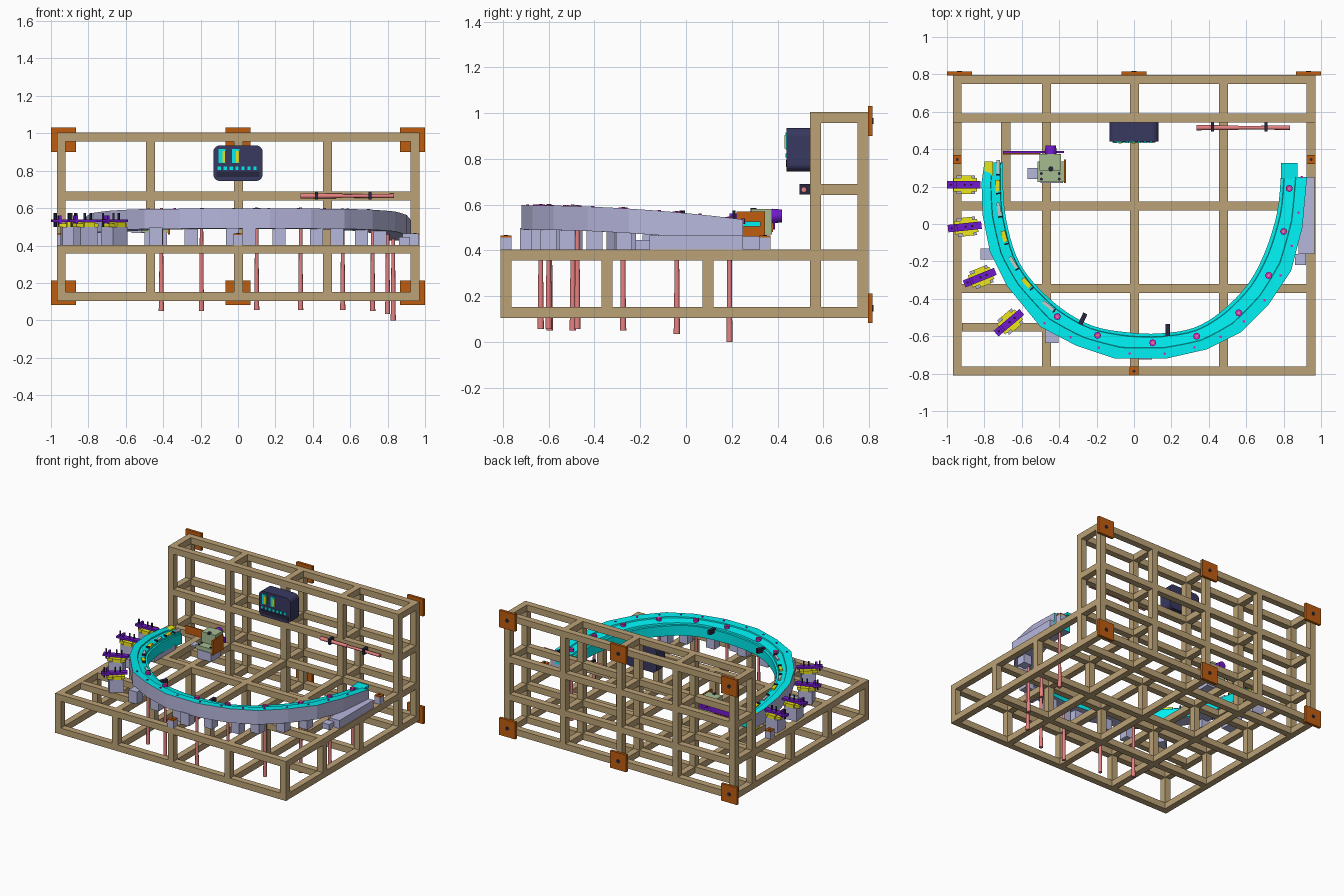
import bpy, bmesh
from math import radians, pi
from mathutils import Matrix, Vector

if "Cube" in bpy.data.objects:
    bpy.data.objects.remove(bpy.data.objects["Cube"])


def mat(name, *rgb):
    m = bpy.data.materials.new(name)
    m.diffuse_color = (*rgb, 1)
    m.use_nodes = True
    m.node_tree.nodes["Principled BSDF"].inputs["Base Color"].default_value = m.diffuse_color
    return m


TAN = mat("tan", .50, .36, .18)
CYAN = mat("cyan", 0, .85, .87)
LAV = mat("lavender", .47, .47, .72)
PINK = mat("pink", .80, .22, .22)
PURPLE = mat("purple", .17, .01, .62)
YELLOW = mat("yellow", .85, .80, .01)
NAVY = mat("navy", .04, .04, .12)
ORANGE = mat("orange", .52, .11, .005)
GREEN = mat("pale_green", .38, .50, .28)
DARK = mat("dark", .02, .02, .05)
MAGENTA = mat("magenta", .70, .02, .55)


def finish(name, bm, *mats):
    bmesh.ops.recalc_face_normals(bm, faces=bm.faces)
    me = bpy.data.meshes.new(name)
    bm.to_mesh(me)
    bm.free()
    for m in mats:
        me.materials.append(m)
    ob = bpy.data.objects.new(name, me)
    bpy.context.collection.objects.link(ob)
    return ob


def boxes(name, m, items, frame=Matrix()):
    """Each item: x0, x1, y0, y1, z0, z1"""
    bm = bmesh.new()
    for x0, x1, y0, y1, z0, z1 in items:
        c = Matrix.Translation(((x0+x1)/2, (y0+y1)/2, (z0+z1)/2))
        s = Matrix.Diagonal((x1-x0, y1-y0, z1-z0, 1))
        bmesh.ops.create_cube(bm, size=1, matrix=frame @ c @ s)
    return finish(name, bm, m)


def rods(name, m, items, seg=12):
    """Each item: start point, end point, start radius, end radius"""
    bm = bmesh.new()
    for a, b, r0, r1 in items:
        a, b = Vector(a), Vector(b)
        q = (b-a).to_track_quat('Z', 'Y').to_matrix().to_4x4()
        bmesh.ops.create_cone(bm, cap_ends=True, segments=seg, radius1=r0, radius2=r1,
                              depth=(b-a).length, matrix=Matrix.Translation((a+b)/2) @ q)
    ob = finish(name, bm, m)
    for p in ob.data.polygons:
        p.use_smooth = len(p.vertices) == 4
    return ob


def frame_at(x, y, z, deg=0):
    return Matrix.Translation((x, y, z)) @ Matrix.Rotation(radians(deg), 4, 'Z')


# Timber frame: floor grid and rear wall
H = .024
X = [-.945, -.467, .002, .478, .947]
Y = [-.787, -.345, .097, .567, .773]
XA, XB, YA, YB = X[0]-H, X[-1]+H, Y[0]-H, Y[-1]+H
rails = [(XA, XB, y-H, y+H, z-H, z+H) for y in Y for z in (.128, .38)]
rails += [(x-H, x+H, YA, YB, z-H, z+H) for x in X for z in (.128, .38)]
rails += [(-.92, -.49, -.575, -.53, .356, .404), (-.71, -.66, .12, .545, .356, .404)]
boxes("base_rails", TAN, rails)
boxes("base_posts", TAN, [(x-H, x+H, y-H, y+H, .104, .404) for x in X for y in Y[:3]])
boxes("wall_posts", TAN, [(x-H, x+H, y-H, y+H, .104, 1.0) for x in X for y in Y[3:]])
wall = [(XA, XB, y-H, y+H, z-H, z+H) for y in Y[3:] for z in (.665, .98)]
wall += [(x-H, x+H, Y[3], Y[4], z-H, z+H) for x in X for z in (.665, .98)]
boxes("wall_rails", TAN, wall)

# Rear mounting plates with bolts
spots = [(x, z) for x in (-.933, 0, .933) for z in (.147, .965)]
boxes("mount_plates", ORANGE, [(x-.067, x+.067, .795, .815, z-.065, z+.065) for x, z in spots])
rods("mount_bolts", DARK, [((x, .81, z), (x, .819, z), .014, .014) for x, z in spots])

# Small blocks with caps on the floor frame
pads = [(-.945, .345), (.947, .345), (0, -.787)]
boxes("pad_blocks", LAV, [(x-.024, x+.024, y-.024, y+.024, .404, .455) for x, y in pads])
boxes("pad_caps", ORANGE, [(x-.024, x+.024, y-.024, y+.024, .455, .465) for x, y in pads])
rods("pad_bolts", DARK, [((x, y, .46), (x, y, .468), .008, .008) for x, y in pads])

# Horseshoe track: outer point and inner point per station
stations = [((-.80, .33), (-.70, .33)), ((-.815, .22), (-.70, .2)), ((-.81, .05), (-.685, .03)),
            ((-.77, -.15), (-.63, -.17)), ((-.68, -.33), (-.54, -.31)), ((-.50, -.55), (-.39, -.45)),
            ((-.31, -.65), (-.22, -.545)), ((-.10, -.72), (-.03, -.58)), ((.17, -.72), (.14, -.585)),
            ((.39, -.67), (.32, -.555)), ((.57, -.58), (.47, -.465)), ((.72, -.43), (.61, -.32)),
            ((.84, -.25), (.70, -.15)), ((.90, -.02), (.765, .06)), ((.925, .25), (.785, .25))]


def catmull(p, i, t):
    a, b, c, d = (Vector(p[max(0, min(len(p)-1, i+k))]) for k in (-1, 0, 1, 2))
    return .5*(2*b + (c-a)*t + (2*a-5*b+4*c-d)*t*t + (3*b-a-3*c+d)*t**3)


def top_z(y):
    return .597 - .065*(y+.73)**2


outer = [s[0] for s in stations]
inner = [s[1] for s in stations]
pairs = []
for i in range(len(stations)-1):
    for t in (0, .25, .5, .75):
        pairs.append((Vector(outer[i]).lerp(Vector(outer[i+1]), t), catmull(inner, i, t)))
pairs.append((Vector(outer[-1]), Vector(inner[-1])))

profile = [(0, -.107), (0, 0), (.42, -.002), (.44, -.010), (.86, -.018), (.88, -.03), (1, -.03), (1, -.107)]
bm = bmesh.new()
loops = []
for o, n in pairs:
    loops.append([bm.verts.new((*o.lerp(n, t), top_z(o.lerp(n, t).y) + dz)) for t, dz in profile])
N = len(profile)
for a, b in zip(loops, loops[1:]):
    for j in range(N):
        k = (j+1) % N
        f = bm.faces.new((a[j], a[k], b[k], b[j]))
        f.material_index = 1 if j in (0, N-1) else 0
bm.faces.new(loops[0])
bm.faces.new(loops[-1])
finish("horseshoe_track", bm, CYAN, LAV)
boxes("track_right_tongue", CYAN, [(.785, .875, .24, .325, .505, .525)])
boxes("track_left_stop", YELLOW, [(-.80, -.755, .26, .335, .404, .53)])

# Rods hanging through the track, with collars on top
legs = [(-.41, -.495, .05), (-.195, -.595, .05), (.1, -.635, .055), (.335, -.6, .055),
        (.56, -.475, .055), (.72, -.275, .05), (.80, -.04, .035), (.83, .19, 0)]
rods("hanging_rods", PINK, [((x, y, z+.1), (x, y, .5), .012, .009) for x, y, z in legs])
rods("rod_grips", PINK, [((x, y, z), (x, y, z+.1), .014, .012) for x, y, z in legs])
rods("rod_collars", MAGENTA, [((x, y, top_z(y)-.03), (x, y, top_z(y)+.003), .019, .019) for x, y, z in legs], 8)
rods("rod_tips", PINK, [((x, y, top_z(y)-.03), (x, y, top_z(y)+.006), .008, .008) for x, y, z in legs], 8)

# Pins along the outer edge of the track
pins = [o.lerp(n, .2) for o, n in pairs[20::3]]
rods("edge_pins", MAGENTA, [((p.x, p.y, top_z(p.y)-.02), (p.x, p.y, top_z(p.y)+.004), .007, .007) for p in pins], 8)

# Support blocks between floor frame and track
sup = [(-.44, -.60, -.03), (-.25, -.61, -.02), (-.03, -.66, 0), (.06, -.69, 0), (.22, -.64, 0),
       (.42, -.60, 0), (.53, -.52, 0), (.66, -.40, 0), (.76, -.27, 0)]
boxes("track_supports", LAV, [(x-.035, x+.035, y-.035, y+.035, .404, top_z(y)-.10) for x, y, _ in sup])
boxes("right_side_supports", LAV, [(.88, .965, -.16, .25, .404, .465), (.86, .92, -.22, -.16, .404, .445)])
boxes("left_side_supports", LAV, [(-.82, -.72, -.19, -.13, .404, .47), (-.78, -.70, .0, .25, .404, .44)])

# Four clamps along the left arm
clamps = [(-.905, .21, 0), (-.90, -.015, 6), (-.82, -.285, 22), (-.665, -.525, 40)]
for i, (x, y, a) in enumerate(clamps):
    f = frame_at(x, y, 0, a)
    boxes(f"clamp_pedestal_{i}", LAV, [(-.045, .055, -.05, .05, .404, .50)], f)
    boxes(f"clamp_plate_{i}", YELLOW, [(-.06, .065, -.035, .035, .50, .518),
                                       (-.02, .04, -.05, .05, .50, .525)], f)
    boxes(f"clamp_bar_{i}", PURPLE, [(-.095, .085, -.02, .02, .525, .54),
                                     (-.06, -.045, -.02, .02, .51, .56)], f)
    rods(f"clamp_screws_{i}", DARK, [(f @ Vector((u, 0, .50)), f @ Vector((u, 0, .575)), .006, .006)
                                     for u in (-.075, 0, .035)], 8)

# Inserts on the inner side of the left arm
for i, k in enumerate((1, 4, 7, 10, 13, 16, 19)):
    o, n = pairs[k]
    d = pairs[k+1][1] - n
    p = o.lerp(n, .75)
    z = top_z(p.y) - .012
    f = frame_at(p.x, p.y, z, d.to_2d().angle_signed(Vector((1, 0)))*180/pi)
    if i % 2:
        boxes(f"insert_{i}", YELLOW, [(-.03, .03, -.012, .012, -.01, .006)], f)
    else:
        boxes(f"insert_{i}", None, [(-.035, .035, -.009, .009, -.01, .004)], f)
    boxes(f"insert_latch_{i}", DARK, [(.038, .046, -.012, .012, -.01, .012)], f)

# Dark latches on the inner rim
for x, y, a in ((-.275, -.51, -25), (.18, -.57, 0)):
    boxes("rim_latch", DARK, [(-.012, .012, -.04, .035, -.02, .012)], frame_at(x, y, .565, a))

# Post unit near the left end, with its rear bar
boxes("unit_base", LAV, [(-.50, -.38, .22, .335, .404, .47)])
boxes("unit_shelf", LAV, [(-.57, -.40, .24, .30, .468, .48)])
boxes("unit_body", GREEN, [(-.515, -.375, .225, .335, .47, .50), (-.505, -.39, .285, .375, .47, .58)])
boxes("unit_side_panel", ORANGE, [(-.375, -.363, .22, .345, .46, .57)])
rods("unit_knobs", DARK, [((-.445, .295, .57), (-.445, .295, .585), .014, .014)] +
     [((x, y, .49), (x, y, .505), .008, .008) for x in (-.495, -.40) for y in (.24, .27)])
boxes("rear_panel", ORANGE, [(-.70, -.50, .372, .38, .48, .54)])
boxes("rear_bar", PURPLE, [(-.70, -.375, .38, .39, .49, .53)])
rods("rear_knob", PURPLE, [((-.445, .375, .55), (-.445, .42, .55), .032, .028)])

# Rounded control case on the wall
case = boxes("control_case", NAVY, [(-.132, .132, .44, .543, .745, .935)])
bm = bmesh.new()
bm.from_mesh(case.data)
edges = [e for e in bm.edges if abs((e.verts[0].co-e.verts[1].co).normalized().y) > .9]
bmesh.ops.bevel(bm, geom=edges, offset=.035, segments=5, profile=.5, affect='EDGES')
bm.to_mesh(case.data)
bm.free()
boxes("case_screens", CYAN, [(x-.019, x+.019, .435, .445, .84, .915) for x in (-.085, -.012)])
boxes("case_sliders", YELLOW, [(x-.009, x+.009, .43, .44, .845, .905) for x in (-.075, -.002)])
boxes("case_keys", CYAN, [(-.11+i*.032, -.092+i*.032, .434, .445, .805, .823) for i in range(7)])
boxes("case_strip", DARK, [(-.115, .115, .436, .445, .765, .795)])

# Spare rod clipped to the wall
rods("spare_rod", PINK, [((.335, .515, .665), (.56, .515, .665), .014, .012),
                         ((.56, .515, .665), (.833, .515, .665), .009, .012)])
boxes("spare_rod_clips", DARK, [(x-.008, x+.008, .495, .545, .645, .69) for x in (.42, .705)])
